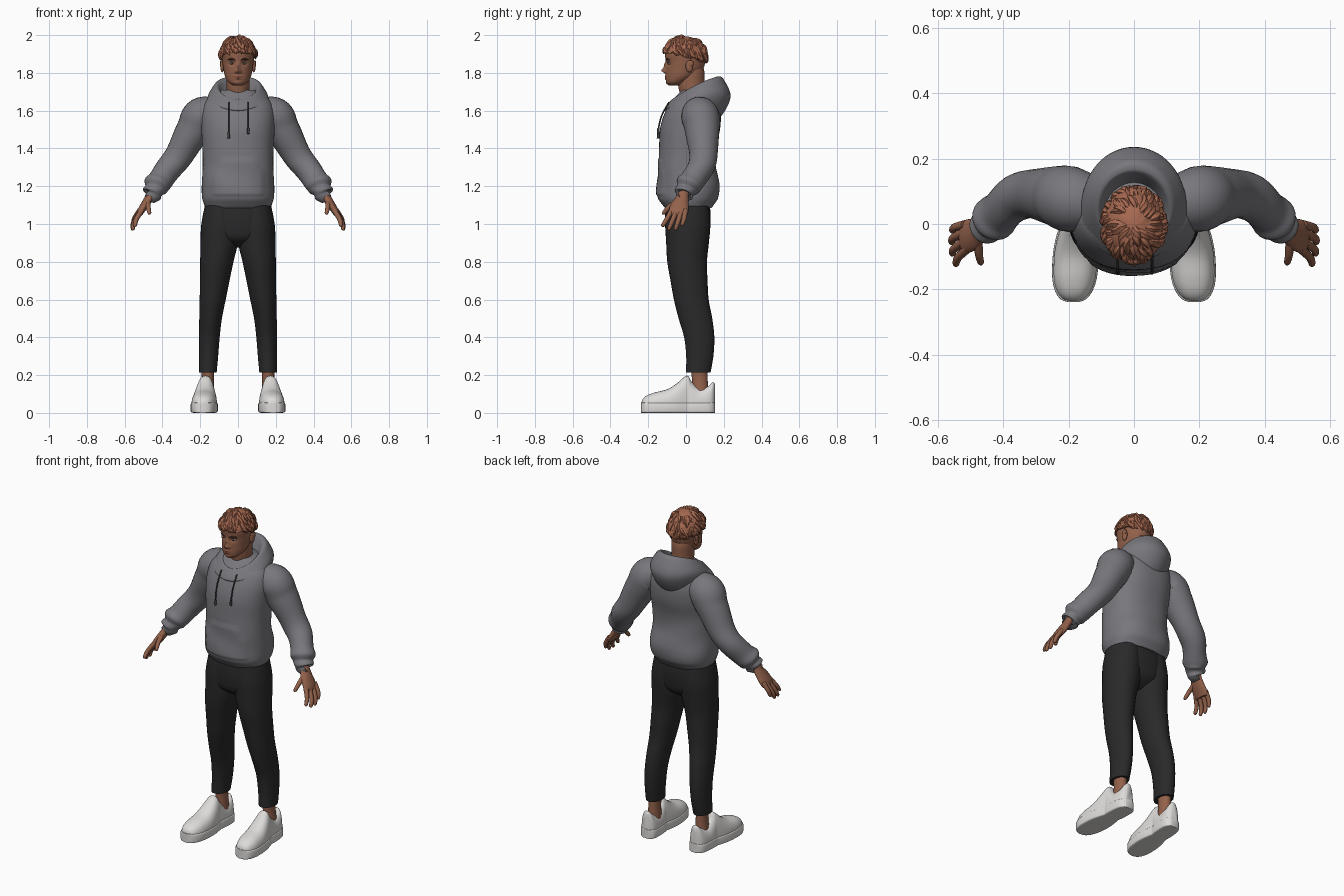
import bpy, bmesh, math, random
from mathutils import Vector

random.seed(4)
if bpy.data.objects.get("Cube"):
    bpy.data.objects.remove(bpy.data.objects["Cube"], do_unlink=True)


def material(name, red, green, blue):
    mat = bpy.data.materials.new(name)
    mat.use_nodes = True
    mat.diffuse_color = (red, green, blue, 1)
    shader = next(n for n in mat.node_tree.nodes if n.type == 'BSDF_PRINCIPLED')
    shader.inputs["Base Color"].default_value = (red, green, blue, 1)
    shader.inputs["Roughness"].default_value = 0.8
    return mat


skin = material("skin brown", 0.29, 0.12, 0.07)
lip = material("lip brown", 0.22, 0.075, 0.05)
hair = material("auburn hair", 0.38, 0.14, 0.08)
brow = material("dark brow", 0.07, 0.03, 0.02)
eye_white = material("eye white", 0.5, 0.47, 0.44)
grey = material("hoodie grey", 0.19, 0.185, 0.205)
cord = material("dark cord", 0.05, 0.05, 0.055)
black = material("trouser black", 0.022, 0.022, 0.022)
white = material("shoe white", 0.72, 0.71, 0.69)


def solid(name, shells, mats, rule=None):
    """Skin every shell (a list of rings) and cap its ends."""
    bm = bmesh.new()
    for rings in shells:
        rows = [[bm.verts.new(p) for p in ring] for ring in rings]
        n = len(rows[0])
        for low, high in zip(rows, rows[1:]):
            for i in range(n):
                j = (i + 1) % n
                bm.faces.new((low[i], low[j], high[j], high[i]))
        bm.faces.new(rows[0])
        bm.faces.new(rows[-1])
    bmesh.ops.recalc_face_normals(bm, faces=bm.faces)
    for face in bm.faces:
        face.smooth = True
        if rule:
            face.material_index = rule(face.calc_center_median())
    mesh = bpy.data.meshes.new(name)
    bm.to_mesh(mesh)
    bm.free()
    for mat in mats:
        mesh.materials.append(mat)
    mesh.set_sharp_from_angle(angle=math.radians(50))
    obj = bpy.data.objects.new(name, mesh)
    bpy.context.scene.collection.objects.link(obj)
    return obj


def pair(name, shells, mat):
    for side, s in (("left_", 1), ("right_", -1)):
        solid(side + name, [[[(s * p[0], p[1], p[2]) for p in ring]
                             for ring in rings] for rings in shells], [mat])


def smooth(keys, steps=6):
    """Catmull-Rom interpolation of equal-length tuples."""
    out = []
    for i in range(len(keys) - 1):
        a, b, c, d = (keys[min(max(i + k, 0), len(keys) - 1)] for k in (-1, 0, 1, 2))
        for s in range(steps):
            t = s / steps
            out.append(tuple(q + 0.5 * t * (r - p + t * (2*p - 5*q + 4*r - w + t * (3*(q - r) + w - p)))
                             for p, q, r, w in zip(a, b, c, d)))
    return out + [tuple(keys[-1])]


def power(v, e):
    return math.copysign(abs(v) ** e, v)


def angles(n):
    return [2 * math.pi * i / n for i in range(n)]


def flat_ring(z, cx, cy, rx, ry, n=32, e=1.0):
    return [Vector((cx + rx * power(math.cos(a), e), cy + ry * power(math.sin(a), e), z))
            for a in angles(n)]


def column(keys, n=32, e=1.0, steps=6):
    """Stack of level rings from (z, cx, cy, rx, ry)."""
    return [flat_ring(*k, n, e) for k in smooth(keys, steps)]


def body(keys, n, e=1.0, steps=6):
    """Centred column from (z, front, back, half width)."""
    return column([(z, 0, (f + b) / 2, w, (b - f) / 2) for z, f, b, w in keys], n, e, steps)


def tube(keys, n=12, steps=5, fold=0.0):
    """Round tube along (x, y, z, radius), with optional cloth folds."""
    pts = smooth(keys, steps)
    rings = []
    for i, p in enumerate(pts):
        t = Vector(pts[min(i + 1, len(pts) - 1)][:3]) - Vector(pts[max(i - 1, 0)][:3])
        t.normalize()
        u = Vector((0, 1, 0)).cross(t).normalized()
        v = t.cross(u)
        f = i / len(pts)
        rings.append([Vector(p[:3]) + (u * math.cos(a) + v * math.sin(a))
                      * (p[3] + fold * f * math.sin(34 * f + 2 * math.sin(a + 1))) for a in angles(n)])
    return rings


def ball(c, rx, ry, rz, n=20):
    return [flat_ring(c[2] - rz * math.cos(t), c[0], c[1], rx * math.sin(t), ry * math.sin(t), n)
            for t in (0.02 + (math.pi - 0.04) * k / 12 for k in range(13))]


def bump(v, centre, width):
    return math.exp(-((v - centre) / width) ** 2)


# Head with sculpted face
head = body([(1.733, -.09, -.03, .025), (1.75, -.104, 0, .05), (1.78, -.107, .05, .068),
             (1.82, -.107, .09, .077), (1.86, -.106, .102, .083), (1.9, -.111, .106, .086),
             (1.94, -.098, .094, .075), (1.97, -.06, .055, .048), (1.985, -.02, .02, .02)], 96, steps=10)
for p in (p for ring in head for p in ring if p.y < -0.04):
    x, z = abs(p.x), p.z
    p.y -= (0.021 * bump(x, 0, .011) * bump(z, 1.812, .012)
            + 0.011 * bump(x, 0, .011) * bump(z, 1.838, .02)
            + 0.007 * bump(x, .012, .009) * bump(z, 1.806, .008)
            + 0.004 * bump(x, .03, .02) * bump(z, 1.87, .008)
            - 0.011 * bump(x, .033, .015) * bump(z, 1.851, .011)
            + 0.006 * bump(x, 0, .02) * (bump(z, 1.782, .005) + bump(z, 1.77, .005))
            + 0.004 * bump(x, 0, .02) * bump(z, 1.745, .01))
solid("head", [head], [skin, lip],
      lambda c: int(c.y < -.09 and abs(c.z - 1.776) < .009 - .25 * abs(c.x) and abs(c.x) < .026))
solid("neck", [column([(1.6, 0, .045, .075, .075), (1.68, 0, .038, .062, .07),
                       (1.74, 0, .028, .06, .07), (1.8, 0, .03, .062, .068), (1.84, 0, .03, .06, .06)])], [skin])
pair("ear", [ball((.083, .018, 1.835), .011, .02, .032), ball((.09, .024, 1.85), .006, .016, .017)], skin)
pair("eye", [ball((.033, -.083, 1.851), .014, .0125, .0065)], eye_white)
pair("iris", [ball((.033, -.094, 1.851), .0055, .003, .006)], brow)
pair("eyebrow", [tube([(.014, -.107, 1.867, .002), (.032, -.103, 1.874, .0045), (.054, -.088, 1.87, .002)])], brow)


# Hair: a cap with a sloping hairline, covered in swept locks
def hairline(a):
    front = -math.sin(a)
    return 0.02 + 0.25 * front if front > 0 else 0.02 + 0.22 * front


def scalp(a, lift, scale):
    return Vector((.1 * scale * math.cos(lift) * math.cos(a),
                   -.005 + .122 * scale * math.cos(lift) * math.sin(a), 1.885 + .113 * scale * math.sin(lift)))


cap = [[scalp(a, hairline(a), .8) for a in angles(72)]]
for k in range(19):
    cap.append([scalp(a, hairline(a) + (1.56 - hairline(a)) * k / 18 + .05 * math.sin(17 * a) * (1 - k / 18),
                      .955 + .015 * math.sin(9 * a + k * .7) * math.cos(min(k, 17) * .09)) for a in angles(72)])
locks = []
for k in range(130):
    a = k * 2.39996
    top = hairline(a) + 0.2 + 1.15 * random.random() ** 1.4
    end = max(top - random.uniform(.45, .7), hairline(a) - random.uniform(.02, .14))
    swing = random.uniform(-.1, .45)
    wide = random.uniform(.009, .014)
    locks.append(tube([(*scalp(a + swing * t, top + (end - top) * t, s), wide * r)
                       for t, s, r in ((0, .9, .4), (.35, .94, 1), (.7, .95, .8), (1, .96, .1))], 6, 3))
solid("hair", [cap] + locks, [hair])

# Hoodie body with a raised front pocket and gathered hem
torso = body([(1.085, -.11, .135, .17), (1.105, -.127, .15, .18), (1.14, -.148, .172, .19),
              (1.2, -.15, .178, .192), (1.3, -.144, .156, .187), (1.4, -.142, .158, .188),
              (1.5, -.138, .18, .194), (1.58, -.116, .184, .196), (1.64, -.085, .172, .18),
              (1.68, -.05, .155, .14), (1.71, -.02, .13, .09)], 64, .87)
for p in (p for ring in torso for p in ring):
    if p.y < 0 and abs(p.x) < .14 - max(0, p.z - 1.24) * .5 and 1.15 < p.z < 1.35:
        p.y -= .006
    p.y += .004 * math.sin(26 * p.z + 14 * p.x) * bump(p.z, 1.25, .12)
solid("hoodie_body", [torso], [grey])
pair("sleeve", [tube([(.1, .06, 1.59, .075), (.19, .075, 1.572, .1), (.235, .085, 1.5, .092),
                      (.3, .092, 1.385, .077), (.36, .08, 1.3, .07), (.41, .035, 1.235, .066),
                      (.432, .012, 1.203, .068), (.443, 0, 1.182, .053), (.455, -.01, 1.158, .052),
                      (.457, -.011, 1.155, .036)], 28, 7, .004)], grey)


# Hood draped behind the neck
def hood_ring(rx, front, back, zf, zm, zb, n=64):
    ring = []
    for a in angles(n):
        s = (1 - math.cos(a)) / 2
        z = zf * (1 - s) * (1 - 2 * s) + 4 * zm * s * (1 - s) + zb * s * (2 * s - 1)
        ring.append(Vector((rx * math.sin(a), front + (back - front) * s, z)))
    return ring


solid("hood", [[hood_ring(*k) for k in smooth([
    (.15, -.1, .14, 1.595, 1.63, 1.55), (.163, -.112, .19, 1.605, 1.65, 1.575),
    (.155, -.1, .236, 1.63, 1.69, 1.675), (.128, -.08, .2, 1.655, 1.728, 1.765),
    (.112, -.07, .172, 1.66, 1.735, 1.782), (.098, -.06, .15, 1.65, 1.72, 1.762),
    (.075, -.035, .11, 1.64, 1.67, 1.67)])]], [grey])
for side, x, low in (("left", .055, 1.5), ("right", -.05, 1.475)):
    solid(side + "_drawstring", [
        tube([(x, -.09, 1.645, .004), (x, -.126, 1.58, .004), (x, -.143, 1.52, .004), (x, -.146, low, .004)]),
        tube([(x, -.146, low + .008, .006), (x, -.148, low - .022, .007)])], [cord])

# Hands with fingers reaching forward and down
pair("hand", [column([(1.2, .44, -.005, .027, .03), (1.15, .465, -.018, .025, .032),
                      (1.11, .487, -.032, .026, .046), (1.07, .512, -.038, .022, .052),
                      (1.045, .523, -.04, .014, .044)], 20)]
     + [tube([(*a, .014), (*b, .0125), (*c, .01), (c[0], c[1] - .003, c[2] - .008, .003)]) for a, b, c in (
         ((.477, -.04, 1.125), (.475, -.09, 1.09), (.469, -.117, 1.058)),
         ((.508, -.074, 1.075), (.538, -.102, 1.025), (.545, -.122, .993)),
         ((.517, -.052, 1.065), (.55, -.075, 1.01), (.556, -.09, .975)),
         ((.52, -.026, 1.065), (.553, -.043, 1.01), (.558, -.055, .975)),
         ((.518, -.002, 1.075), (.548, -.01, 1.03), (.556, -.02, .998)))], skin)

# Trousers
solid("trouser_seat", [body([(1.13, -.1, .12, .16), (1.06, -.11, .13, .18), (.98, -.11, .127, .185),
                             (.92, -.095, .11, .14), (.875, -.03, .05, .05)], 48, .9)], [black])
pair("trouser_leg", [column([
    (1.1, .09, .01, .085, .11), (1, .097, .01, .097, .119), (.9, .1, .008, .099, .113),
    (.8, .112, .006, .088, .105), (.7, .123, .016, .078, .098), (.6, .134, .028, .069, .092),
    (.5, .145, .05, .06, .089), (.4, .152, .07, .055, .08), (.3, .156, .073, .051, .072),
    (.215, .16, .065, .047, .065)])], black)
pair("ankle", [column([(.24, .16, .07, .034, .042), (.17, .16, .073, .032, .042), (.1, .162, .075, .038, .045)])], skin)


# Shoes lofted from heel to toe
def shoe_section(y, w, low, high, e, half):
    cx = .172 - .06 * y
    mid, tall = (low, high - low) if half else ((low + high) / 2, (high - low) / 2)
    return [Vector((cx + w * power(math.cos(a), e), y,
                    mid + tall * power(max(math.sin(a), -.05 if half else -1), e))) for a in angles(32)]


stations = smooth([(-.236, .012, .055), (-.228, .034, .075), (-.205, .052, .093), (-.165, .064, .108),
                   (-.1, .067, .125), (-.05, .062, .155), (-.01, .053, .19), (.012, .048, .195),
                   (.03, .05, .165), (.07, .051, .13), (.115, .048, .14), (.14, .038, .162), (.153, .02, .155)])
pair("shoe_upper", [[shoe_section(y, w, .04, h, .8, True) for y, w, h in stations]], white)
pair("shoe_sole", [[shoe_section(y * 1.012, w + .004, 0, .055, .25, False) for y, w, h in stations]], white)
